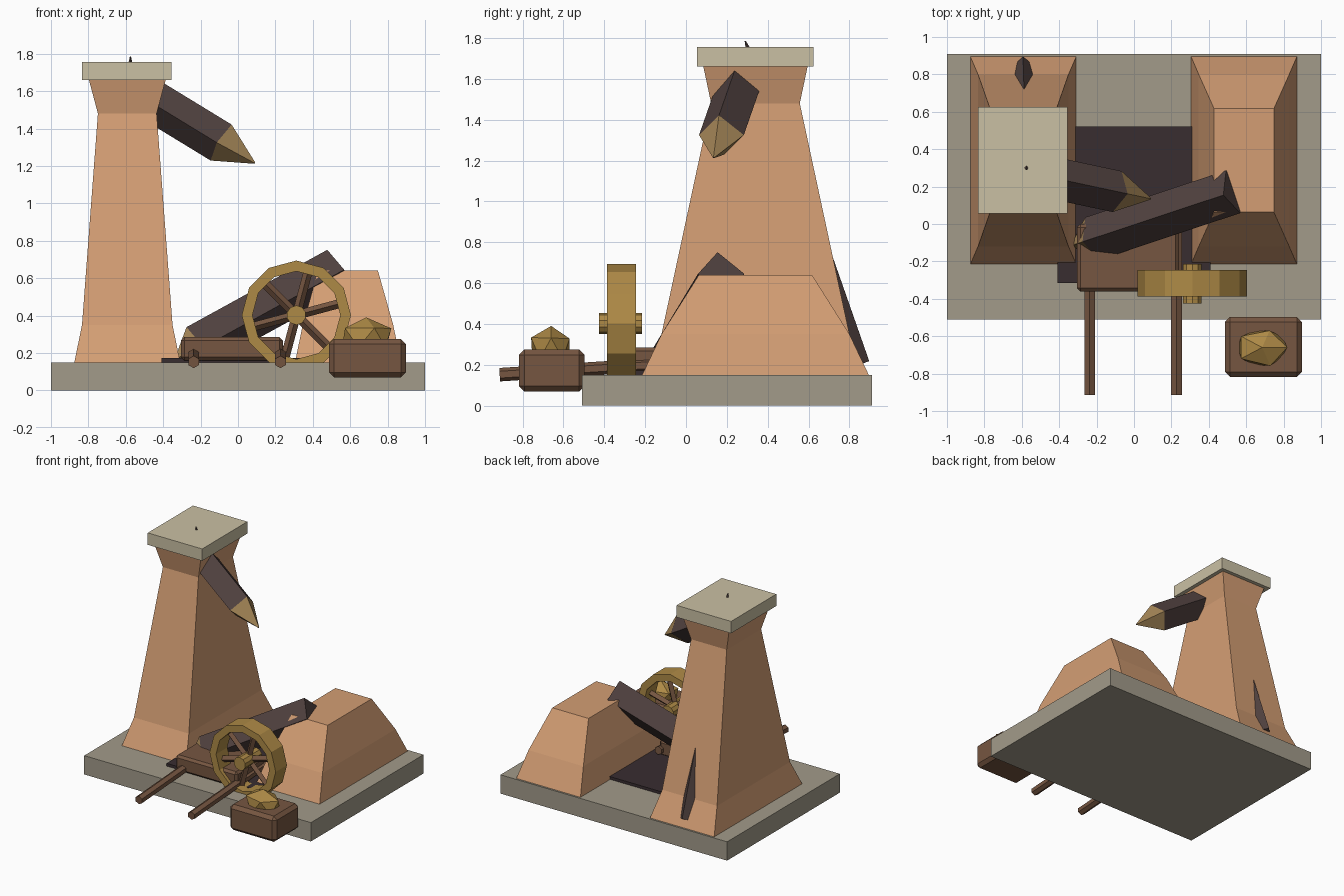
import bpy, bmesh, math, random
from mathutils import Vector

cube = bpy.data.objects.get("Cube")
if cube:
    bpy.data.objects.remove(cube, do_unlink=True)


def material(name, rgb):
    linear = [((c / 255 + 0.055) / 1.055) ** 2.4 for c in rgb] + [1]
    m = bpy.data.materials.new(name)
    m.use_nodes = True
    m.diffuse_color = linear
    m.node_tree.nodes["Principled BSDF"].inputs["Base Color"].default_value = linear
    return m


CLAY = material("clay", (212, 158, 116))
STONE = material("grey stone", (162, 155, 138))
CAP = material("pale stone", (202, 192, 164))
DARK = material("dark timber", (80, 65, 63))
FLOOR = material("dark floor", (56, 45, 48))
WOOD = material("brown wood", (118, 86, 65))
GOLD = material("gold", (174, 138, 70))
CUT = material("cut timber", (166, 135, 88))


def finish(name, bm, *mats):
    bmesh.ops.recalc_face_normals(bm, faces=bm.faces[:])
    mesh = bpy.data.meshes.new(name)
    bm.to_mesh(mesh)
    bm.free()
    for m in mats:
        mesh.materials.append(m)
    ob = bpy.data.objects.new(name, mesh)
    bpy.context.collection.objects.link(ob)
    return ob


def bridge(bm, a, b, index=0):
    for i in range(len(a)):
        j = (i + 1) % len(a)
        bm.faces.new((a[i], a[j], b[j], b[i])).material_index = index


def stack(name, mat, cx, cy, levels, bevel=0):
    """Rectangular sections (z, half width, half depth) joined upwards."""
    bm = bmesh.new()
    rings = [[bm.verts.new((cx + sx * w, cy + sy * d, z))
              for sx, sy in ((-1, -1), (1, -1), (1, 1), (-1, 1))] for z, w, d in levels]
    for a, b in zip(rings, rings[1:]):
        bridge(bm, a, b)
    bm.faces.new(rings[0])
    bm.faces.new(rings[-1])
    if bevel:
        bmesh.ops.bevel(bm, geom=bm.edges[:], offset=bevel, segments=1, affect='EDGES')
    return finish(name, bm, mat)


def box(name, mat, x, y, z, bevel=0):
    w, d = (x[1] - x[0]) / 2, (y[1] - y[0]) / 2
    return stack(name, mat, sum(x) / 2, sum(y) / 2, [(h, w, d) for h in z], bevel)


def rod(name, mats, start, end, sides, profile=None, radius=0.1, closed=False):
    """Polygonal sections (fraction along, radius) with one corner facing up."""
    start, end = Vector(start), Vector(end)
    axis = end - start
    d = axis.normalized()
    up = Vector((0, 0, 1))
    if abs(d.z) > 0.99:
        up = Vector((1, 0, 0))
    u = (up - d * up.dot(d)).normalized()
    v = d.cross(u)
    profile = profile or [(0, radius), (1, radius)]
    bm = bmesh.new()
    rings = []
    for t, r in profile:
        angles = [math.tau * i / sides for i in range(sides)]
        rings.append([bm.verts.new(start + axis * t + (u * math.cos(a) + v * math.sin(a)) * r)
                      for a in angles])
    for k, (a, b) in enumerate(zip(rings, rings[1:])):
        bridge(bm, a, b, min(k, len(mats) - 1))
    if closed:
        bridge(bm, rings[-1], rings[0])
    else:
        bm.faces.new(rings[0])
        bm.faces.new(rings[-1])
    return finish(name, bm, *mats)


# Base and floor
box("base_slab", STONE, (-1, 1), (-0.51, 0.91), (0, 0.15))
box("dark_floor", FLOOR, (-0.41, 0.41), (-0.315, 0.52), (0.14, 0.172))

# Tall tower, its cap and the broken mound
foot = [(0.15, 0.283, 0.555), (0.35, 0.242, 0.46)]
stack("tower", CLAY, -0.592, 0.34, foot + [(1.48, 0.157, 0.217), (1.66, 0.205, 0.255)])
stack("broken_tower", CLAY, 0.588, 0.34, foot + [(0.64, 0.16, 0.277)])
box("tower_cap", CAP, (-0.835, -0.355), (0.055, 0.625), (1.66, 1.755))

# Sharpened beams
rod("hanging_beam", [DARK, CUT], (-0.59, 0.28, 1.63), (0.09, 0.135, 1.215), 4,
    [(0, 0.112), (0.735, 0.112), (1, 0.004)])
rod("fallen_beam", [DARK, CUT], (0.53, 0.172, 0.645), (-0.335, -0.115, 0.17), 4,
    [(0, 0.12), (0.87, 0.12), (1, 0.004)])
rod("leaning_beam", [DARK], (-0.592, 0.845, 0.2), (-0.575, 0.29, 1.785), 4,
    [(0, 0.055), (0.85, 0.055), (1, 0.003)])

# Cart body and handles
box("cart_body", WOOD, (-0.305, 0.24), (-0.36, 0.0), (0.16, 0.285), 0.018)
for side, x in (("right", -0.237), ("left", 0.227)):
    rod(side + "_handle", [WOOD], (x, -0.912, 0.152), (x, 0.025, 0.212), 6, radius=0.033)

# Wheel with hub and spokes
CX, CZ, Y0, Y1 = 0.312, 0.402, -0.387, -0.245
rod("wheel_rim", [GOLD], (CX, Y0, CZ), (CX, Y1, CZ), 12,
    [(0, 0.235), (0, 0.292), (1, 0.292), (1, 0.235)], closed=True)
rod("wheel_hub", [GOLD], (CX, -0.425, CZ), (CX, -0.215, CZ), 10, radius=0.052)
for i in range(6):
    a = math.radians(15 + 60 * i)
    mid = (Y0 + Y1) / 2
    rod("wheel_spoke", [WOOD], (CX, mid, CZ),
        (CX + 0.25 * math.cos(a), mid, CZ + 0.25 * math.sin(a)), 4, radius=0.024)

# Crate with a gold nugget
box("crate", WOOD, (0.487, 0.897), (-0.817, -0.497), (0.07, 0.275), 0.026)
random.seed(4)
bm = bmesh.new()
bmesh.ops.create_icosphere(bm, subdivisions=1, radius=1)
for v in bm.verts:
    k = random.uniform(0.95, 1.08)
    v.co = Vector((0.685 + 0.148 * k * v.co.x, -0.66 + 0.108 * k * v.co.y, 0.28 + 0.112 * k * v.co.z))
finish("gold_nugget", bm, GOLD)
